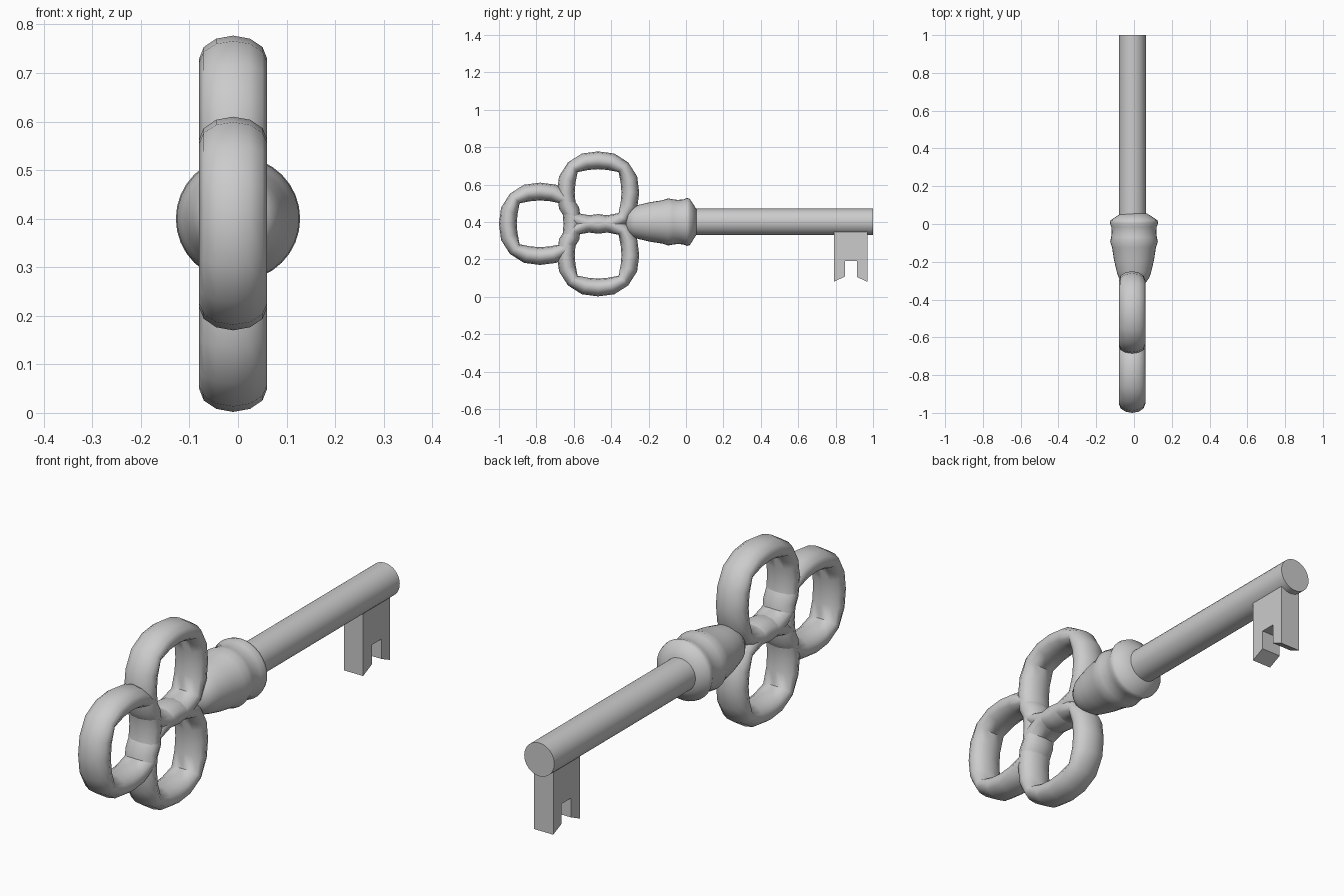
import bpy, bmesh, math
from math import sin, cos, pi

if "Cube" in bpy.data.objects:
    bpy.data.objects.remove(bpy.data.objects["Cube"])


def finish(name, bm, angle=50):
    bmesh.ops.recalc_face_normals(bm, faces=bm.faces)
    me = bpy.data.meshes.new(name)
    bm.to_mesh(me)
    bm.free()
    ob = bpy.data.objects.new(name, me)
    bpy.context.collection.objects.link(ob)
    bpy.ops.object.select_all(action='DESELECT')
    ob.select_set(True)
    bpy.context.view_layer.objects.active = ob
    bpy.ops.object.shade_smooth_by_angle(angle=math.radians(angle))
    return ob


def bridge(bm, a, b):
    n = len(a)
    for i in range(n):
        bm.faces.new((a[i], a[(i + 1) % n], b[(i + 1) % n], b[i]))


# Bow loops: oval tube around a slightly squared hole, in the YZ plane
INNER = (0.125, 0.131, 0.155, 0.131)
OUTER = (0.220, 0.226, 0.228, 0.226)


def bow_loop(name, cy, cz, segs=16, sides=12):
    bm = bmesh.new()
    rings = []
    for i in range(segs):
        a = 2 * pi * i / segs
        mid = (OUTER[i % 4] + INNER[i % 4]) / 2
        half = (OUTER[i % 4] - INNER[i % 4]) / 2
        ring = []
        for j in range(sides):
            t = 2 * pi * j / sides
            r = mid + half * cos(t)
            ring.append(bm.verts.new((-0.01 + 0.07 * sin(t), cy + r * cos(a), cz + r * sin(a))))
        rings.append(ring)
    for i in range(segs):
        bridge(bm, rings[i], rings[(i + 1) % segs])
    return finish(name, bm, 65)


bow_loop("bow_loop_top", -0.47, 0.557)
bow_loop("bow_loop_bottom", -0.47, 0.222)
bow_loop("bow_loop_end", -0.78, 0.39)


# Turned parts: (y, radius) profile revolved around the key's long axis
def turned(name, profile, cx, cz, sides=32):
    bm = bmesh.new()
    rings = [[bm.verts.new((cx + r * cos(2 * pi * k / sides), y, cz + r * sin(2 * pi * k / sides)))
              for k in range(sides)] for y, r in profile]
    for a, b in zip(rings, rings[1:]):
        bridge(bm, a, b)
    bm.faces.new(rings[0])
    bm.faces.new(rings[-1])
    return finish(name, bm)


turned("collar", [(-0.32, 0.035), (-0.308, 0.065), (-0.28, 0.083), (-0.25, 0.092),
                  (-0.19, 0.106), (-0.125, 0.116), (-0.095, 0.126), (-0.07, 0.121),
                  (-0.045, 0.118), (-0.015, 0.12), (0.005, 0.128), (0.02, 0.124),
                  (0.055, 0.07)], 0, 0.40)
turned("shaft", [(0.0, 0.071), (1.0, 0.071)], -0.008, 0.40)

# Bit: notched plate hanging under the tip of the shaft
outline = [(0.79, 0.38), (0.79, 0.08), (0.85, 0.108), (0.85, 0.19),
           (0.915, 0.19), (0.915, 0.105), (0.97, 0.08), (0.97, 0.38)]
bm = bmesh.new()
left = [bm.verts.new((-0.053, y, z)) for y, z in outline]
right = [bm.verts.new((0.037, y, z)) for y, z in outline]
bridge(bm, left, right)
bm.faces.new(left)
bm.faces.new(right)
finish("key_bit", bm, 30)
